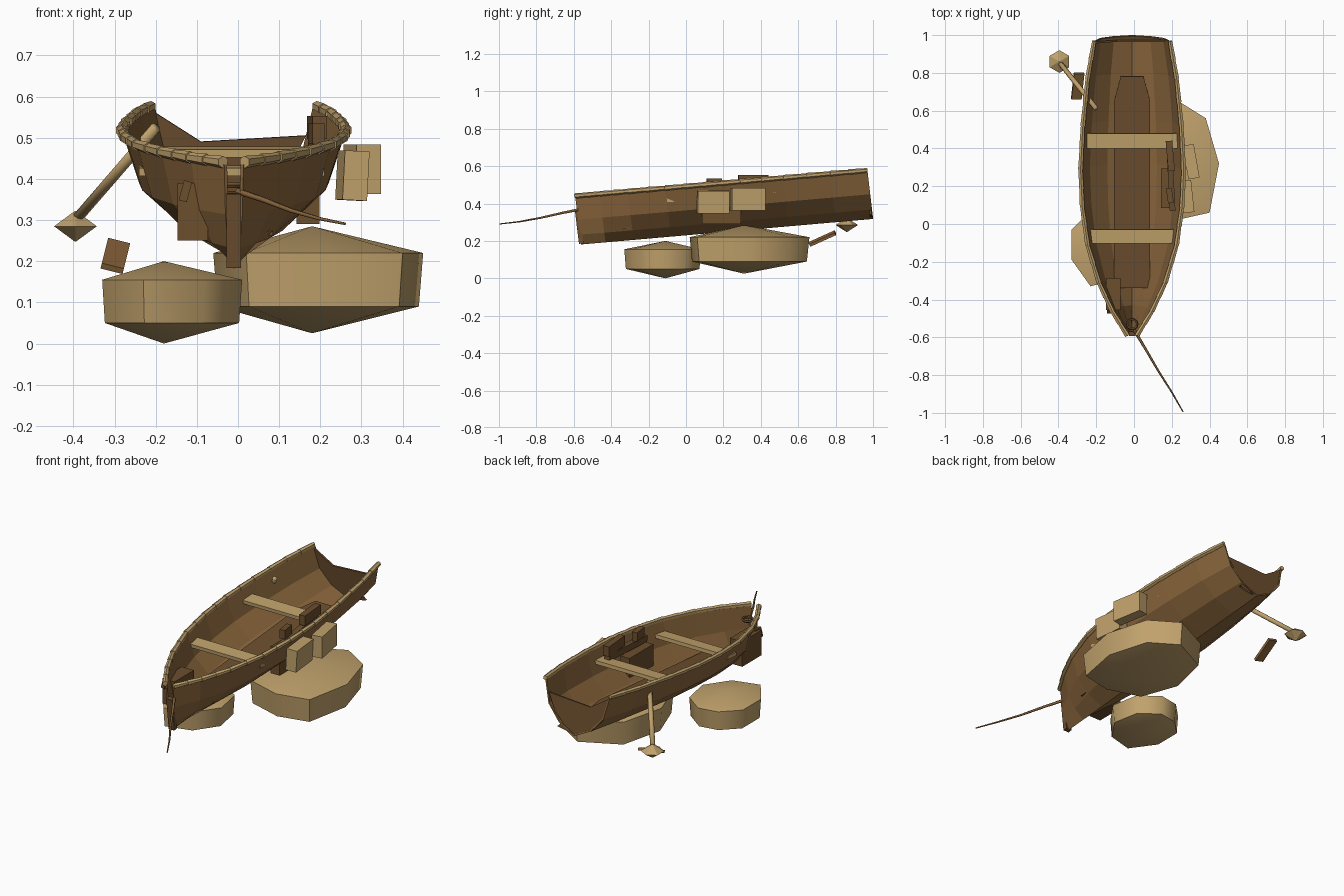
import bpy, bmesh, math, random
from mathutils import Vector, Matrix

if "Cube" in bpy.data.objects:
    bpy.data.objects.remove(bpy.data.objects["Cube"])
random.seed(4)


def material(name, rgb):
    m = bpy.data.materials.new(name)
    m.use_nodes = True
    m.diffuse_color = (*rgb, 1)
    m.node_tree.nodes["Principled BSDF"].inputs["Base Color"].default_value = (*rgb, 1)
    return m


TAN = material("pale_tan", (0.53, 0.36, 0.15))
BROWN = material("hull_brown", (0.26, 0.135, 0.046))
DARK = material("dark_brown", (0.15, 0.077, 0.027))


def finish(name, bm, mat, smooth=False):
    bmesh.ops.recalc_face_normals(bm, faces=bm.faces)
    me = bpy.data.meshes.new(name)
    bm.to_mesh(me)
    bm.free()
    me.materials.append(mat)
    for p in me.polygons:
        p.use_smooth = smooth
    ob = bpy.data.objects.new(name, me)
    bpy.context.collection.objects.link(ob)
    return ob


def box(name, centre, size, mat, rot=(0, 0, 0)):
    bm = bmesh.new()
    bmesh.ops.create_cube(bm, size=1, matrix=Matrix.Diagonal((*size, 1)))
    ob = finish(name, bm, mat)
    ob.location = centre
    ob.rotation_euler = [math.radians(a) for a in rot]
    return ob


def thicken(ob, t, offset=0):
    mod = ob.modifiers.new("thickness", "SOLIDIFY")
    mod.thickness, mod.offset = t, offset


def rod(name, a, b, r1, r2, mat, sides=6, smooth=False):
    a, b = Vector(a), Vector(b)
    d = b - a
    bm = bmesh.new()
    bmesh.ops.create_cone(bm, cap_ends=True, segments=sides, radius1=r1, radius2=r2, depth=d.length)
    ob = finish(name, bm, mat, smooth)
    ob.location = (a + b) / 2
    ob.rotation_euler = d.to_track_quat("Z", "Y").to_euler()
    return ob


def place(x, y, h):
    """Boat space to world: the boat is tipped bow down."""
    return Vector((x - 0.01, y - 0.12 * h, 0.185 + 0.0875 * (y + 0.56) + h))


# Hull: half widths along the length, and one cross-section
stations = [(-0.56, 0.02), (-0.43, 0.10), (-0.28, 0.17), (-0.08, 0.23), (0.12, 0.258),
            (0.32, 0.267), (0.55, 0.255), (0.8, 0.23), (1.0, 0.195)]
section = [(0, 0), (0.5, 0.05), (0.85, 0.13), (1, 0.25)]
profile = [(-w, h) for w, h in section[:0:-1]] + section
bm = bmesh.new()
rows = [[bm.verts.new(place(w * half, y, h)) for w, h in profile] for y, half in stations]
for r, s in zip(rows, rows[1:]):
    for i in range(len(profile) - 1):
        bm.faces.new((r[i], r[i + 1], s[i + 1], s[i]))
thicken(finish("hull", bm, BROWN), 0.008)

# Rails made of overlapping tapered poles
for side, label in ((1, "left"), (-1, "right")):
    for i, (p, q) in enumerate(zip(stations, stations[1:])):
        a = place(side * (p[1] + 0.006), p[0], 0.256)
        b = place(side * (q[1] + 0.006), q[0], 0.256)
        m = (a + b) / 2
        rod(f"{label}_rail_{i}_a", a, m, 0.015, 0.012, TAN)
        rod(f"{label}_rail_{i}_b", m, b, 0.015, 0.012, TAN)

# Stem post and mooring ring
post = [place(0, -0.56, 0), place(0, -0.56, 0.18)]
box("stem_post", (post[0] + post[1]) / 2, (0.035, 0.025, 0.18), DARK, (7, 0, 0))
bpy.ops.mesh.primitive_torus_add(major_radius=0.027, minor_radius=0.007, major_segments=10,
                                 minor_segments=5, location=(-0.01, -0.53, 0.385))
bpy.context.object.name = "mooring_ring"
bpy.context.object.data.materials.append(DARK)

# Floorboard
floor = [(-0.095, -0.33), (0.095, -0.33), (0.095, 0.66), (0.06, 0.79), (-0.06, 0.79), (-0.095, 0.66)]
bm = bmesh.new()
bm.faces.new([bm.verts.new(place(x, y, 0.062)) for x, y in floor])
thicken(finish("floorboard", bm, DARK), 0.01)

# Broken transom, splintered towards the left
splinters = [(-0.19, 0.24), (-0.08, 0.17), (0.175, 0.185), (0.0, 0.135), (0.0, 0.105), (0.13, 0.095),
             (0.08, 0.05), (0.11, 0.02), (0.03, 0.035), (0.0, 0.0), (-0.1, 0.045), (-0.165, 0.12)]
bm = bmesh.new()
bm.faces.new([bm.verts.new(place(x, 0.99, h)) for x, h in splinters])
bmesh.ops.triangulate(bm, faces=bm.faces[:])
thicken(finish("broken_transom", bm, DARK), 0.01)

# Seats
box("rear_seat", (-0.01, 0.44, 0.465), (0.48, 0.08, 0.02), TAN, (5, 0, 0))
box("front_seat", (-0.015, -0.065, 0.42), (0.45, 0.075, 0.02), TAN, (5, 0, 0))

# Tan boxes against the left side
box("side_box_front", (0.278, 0.145, 0.408), (0.06, 0.17, 0.12), TAN, (0, 3, 6))
box("side_box_rear", (0.302, 0.33, 0.424), (0.06, 0.18, 0.12), TAN, (0, 0, 10))

# Loose planks and dark debris
box("left_patch", (0.17, 0.19, 0.365), (0.055, 0.21, 0.15), DARK)
box("left_debris_low", (0.195, 0.25, 0.47), (0.03, 0.36, 0.035), DARK, (5, 0, 3))
box("left_debris_front", (0.19, 0.15, 0.51), (0.03, 0.08, 0.05), DARK, (0, 0, 8))
box("left_debris_rear", (0.192, 0.36, 0.525), (0.035, 0.16, 0.055), DARK, (0, 0, 5))
box("bow_patch", (-0.11, -0.37, 0.32), (0.075, 0.17, 0.14), DARK)
box("bow_splinter", (-0.128, -0.45, 0.37), (0.02, 0.05, 0.05), DARK, (0, 15, 0))
box("fallen_plank", (-0.298, 0.73, 0.213), (0.055, 0.15, 0.015), BROWN, (25, 14, 0))

# Paddle
rod("paddle_shaft", (-0.20, 0.61, 0.525), (-0.39, 0.85, 0.305), 0.013, 0.013, TAN, 8, True)
rod("paddle_head_top", (-0.395, 0.86, 0.285), (-0.395, 0.86, 0.322), 0.06, 0.002, TAN)
rod("paddle_head_bottom", (-0.395, 0.86, 0.285), (-0.395, 0.86, 0.248), 0.06, 0.002, TAN)

# Mooring rope
curve = bpy.data.curves.new("mooring_rope", "CURVE")
curve.dimensions = "3D"
curve.bevel_depth, curve.bevel_resolution = 0.008, 1
curve.use_fill_caps = True
spline = curve.splines.new("POLY")
path = [(0, -0.56, 0.37), (0.06, -0.66, 0.35), (0.13, -0.78, 0.323), (0.2, -0.89, 0.303), (0.26, -0.995, 0.291)]
spline.points.add(len(path) - 1)
for i, (pt, c) in enumerate(zip(spline.points, path)):
    pt.co = (*c, 1)
    pt.radius = 1 - 0.15 * i
rope = bpy.data.objects.new("mooring_rope", curve)
curve.materials.append(BROWN)
bpy.context.collection.objects.link(rope)


# Boulders: two rings with a low peak above and below
def boulder(name, centre, plan, heights, peak):
    low, lower, upper, top = heights
    bm = bmesh.new()
    for x, y in plan:
        for z, k in ((lower, 0.96), (upper, 1.0)):
            bm.verts.new((centre[0] + (x - centre[0]) * k, centre[1] + (y - centre[1]) * k, z))
    for z in (low, top):
        bm.verts.new((*peak, z))
    bmesh.ops.convex_hull(bm, input=bm.verts[:])
    ob = finish(name, bm, TAN, True)
    bpy.context.view_layer.objects.active = ob
    ob.select_set(True)
    bpy.ops.object.shade_smooth_by_angle(angle=math.radians(50))
    ob.select_set(False)


boulder("large_boulder", (0.19, 0.32),
        [(0.45, 0.32), (0.38, 0.56), (0.22, 0.66), (0.0, 0.55), (-0.06, 0.3), (0.02, 0.08), (0.22, 0.02), (0.4, 0.06)],
        (0.025, 0.09, 0.22, 0.285), (0.18, 0.31))
boulder("small_boulder", (-0.17, -0.12),
        [(0.01, -0.16), (-0.02, 0.0), (-0.13, 0.08), (-0.24, 0.06), (-0.33, -0.03), (-0.33, -0.19), (-0.23, -0.33), (-0.08, -0.29)],
        (0.0, 0.05, 0.155, 0.2), (-0.18, -0.11))
